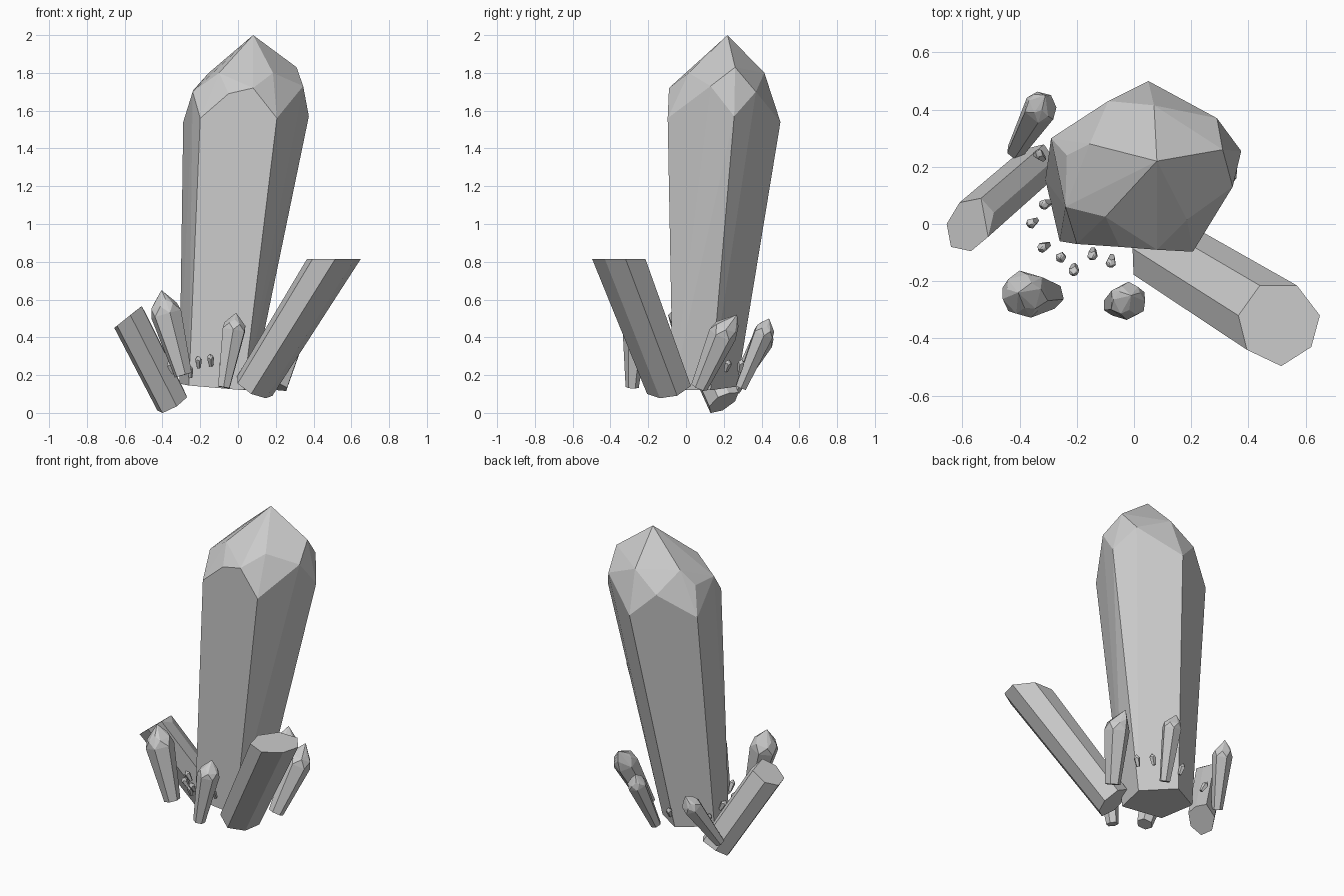
import bpy, bmesh, math, random
from mathutils import Vector

if "Cube" in bpy.data.objects:
    bpy.data.objects.remove(bpy.data.objects["Cube"])

random.seed(4)


def hull(name, points):
    """Flat-faced convex solid through the given points."""
    bm = bmesh.new()
    for p in points:
        bm.verts.new(p)
    res = bmesh.ops.convex_hull(bm, input=bm.verts)
    loose = [v for v in bm.verts if not v.link_faces]
    bmesh.ops.delete(bm, geom=loose, context='VERTS')
    bmesh.ops.dissolve_limit(bm, angle_limit=math.radians(2),
                             verts=bm.verts, edges=bm.edges)
    bmesh.ops.recalc_face_normals(bm, faces=bm.faces)
    me = bpy.data.meshes.new(name)
    bm.to_mesh(me)
    bm.free()
    ob = bpy.data.objects.new(name, me)
    bpy.context.collection.objects.link(ob)
    return ob


def ring(center, axis, r, n, phase=0.0):
    """Regular polygon of points square to an axis."""
    q = axis.to_track_quat('Z', 'Y')
    return [center + q @ Vector((r * math.cos(phase + math.tau * i / n),
                                 r * math.sin(phase + math.tau * i / n), 0))
            for i in range(n)]


def cut_prism(name, tip_xy, tip_z, tip_c, base_c, scale):
    """Seven-sided shaft with an obliquely cut end and a square base."""
    tip_c, base_c = Vector(tip_c), Vector(base_c)
    d = (tip_c - base_c).normalized()
    pts = []
    for x, y in tip_xy:
        p = Vector((x, y, tip_z(x)))
        off = p - tip_c
        off -= d * off.dot(d)
        pts += [p, base_c + off * scale]
    return hull(name, pts)


def pointed(name, base, shoulder, tip, r0, r1, n=6, phase=0.3):
    """Flaring shaft with a faceted point."""
    base, shoulder, tip = Vector(base), Vector(shoulder), Vector(tip)
    d = (shoulder - base).normalized()
    h = (tip - shoulder).length
    half = math.pi / n
    pts = ring(base, d, r0, n, phase) + ring(shoulder - d * h * 0.15, d, r1, n, phase)
    pts += ring(shoulder + d * h * 0.25, d, r1 * 0.84, n, phase + half)
    pts += ring(shoulder.lerp(tip, 0.5), d, r1 * 0.62, n, phase)[::2]
    return hull(name, pts + [tip])


# Main crystal: five-sided shaft, flaring upward, faceted head
girdle = [(-.20, -.07, 1.56), (.206, -.097, 1.56), (.375, .255, 1.57),
          (.05, .50, 1.54), (-.29, .30, 1.54)]
base = [(-.26, -.06, .145), (.03, -.07, .12), (.075, .13, .12),
        (-.11, .27, .14), (-.31, .155, .155)]
head = [(-.05, -.08, 1.69), (.08, -.09, 1.72), (.345, .13, 1.73), (.29, .37, 1.70),
        (-.09, .43, 1.68), (-.24, .06, 1.70), (-.235, .24, 1.71),
        (-.10, .025, 1.80), (.185, .015, 1.80), (.31, .26, 1.83),
        (.07, .415, 1.80), (-.155, .28, 1.80)]
hull("main_crystal", base + girdle + head + [(.08, .22, 2.0)])

# Two broken shafts leaning outward
cut_prism("right_shaft",
          [(.365, -.32), (.44, -.215), (.57, -.215), (.65, -.32),
           (.62, -.43), (.515, -.497), (.395, -.44)],
          lambda x: .815, (.508, -.35, .815), (.085, -.09, .135), .88)
cut_prism("left_shaft",
          [(-.655, 0), (-.61, .075), (-.535, .09), (-.49, .04),
           (-.51, -.045), (-.57, -.095), (-.64, -.08)],
          lambda x: min(.565, .45 + .8 * (x + .655)) if x < -.5 else .53,
          (-.575, 0, .51), (-.345, .2, .058), .95)

# Small pointed crystals around the foot
small = [
    ("front_left", (-.29, -.25, .20), (-.385, -.245, .54), (-.405, -.24, .65), .048, .085),
    ("front", (-.075, -.285, .135), (-.02, -.268, .45), (-.01, -.25, .53), .035, .067),
    ("right", (.22, .07, .135), (.295, .20, .43), (.29, .27, .52), .045, .075),
    ("back", (.01, .29, .135), (.06, .415, .43), (.05, .44, .50), .032, .058),
    ("back_left", (-.415, .255, .12), (-.325, .41, .39), (-.31, .45, .46), .032, .06),
]
for i, (n, b, s, t, r0, r1) in enumerate(small):
    pointed(n + "_crystal", b, s, t, r0, r1, phase=0.3 + i * 0.4)

# Tiny shards
shards = [(-.31, .07, .26), (-.355, .005, .24), (-.315, -.08, .24), (-.255, -.115, .22),
          (-.21, -.16, .27), (-.145, -.105, .28), (-.08, -.13, .25), (-.33, .24, .25),
          (.16, .22, .25), (.10, .29, .25), (-.10, .31, .25)]
for i, c in enumerate(shards):
    c = Vector(c)
    d = Vector((c.x + .1, c.y - .08, 0)).normalized() * .4
    d += Vector((random.uniform(-.2, .2), random.uniform(-.2, .2), 1))
    d = d.normalized() * .035
    pointed(f"shard_{i + 1}", c - d, c + d * .4, c + d * 1.05, .011, .019, n=5, phase=i)
